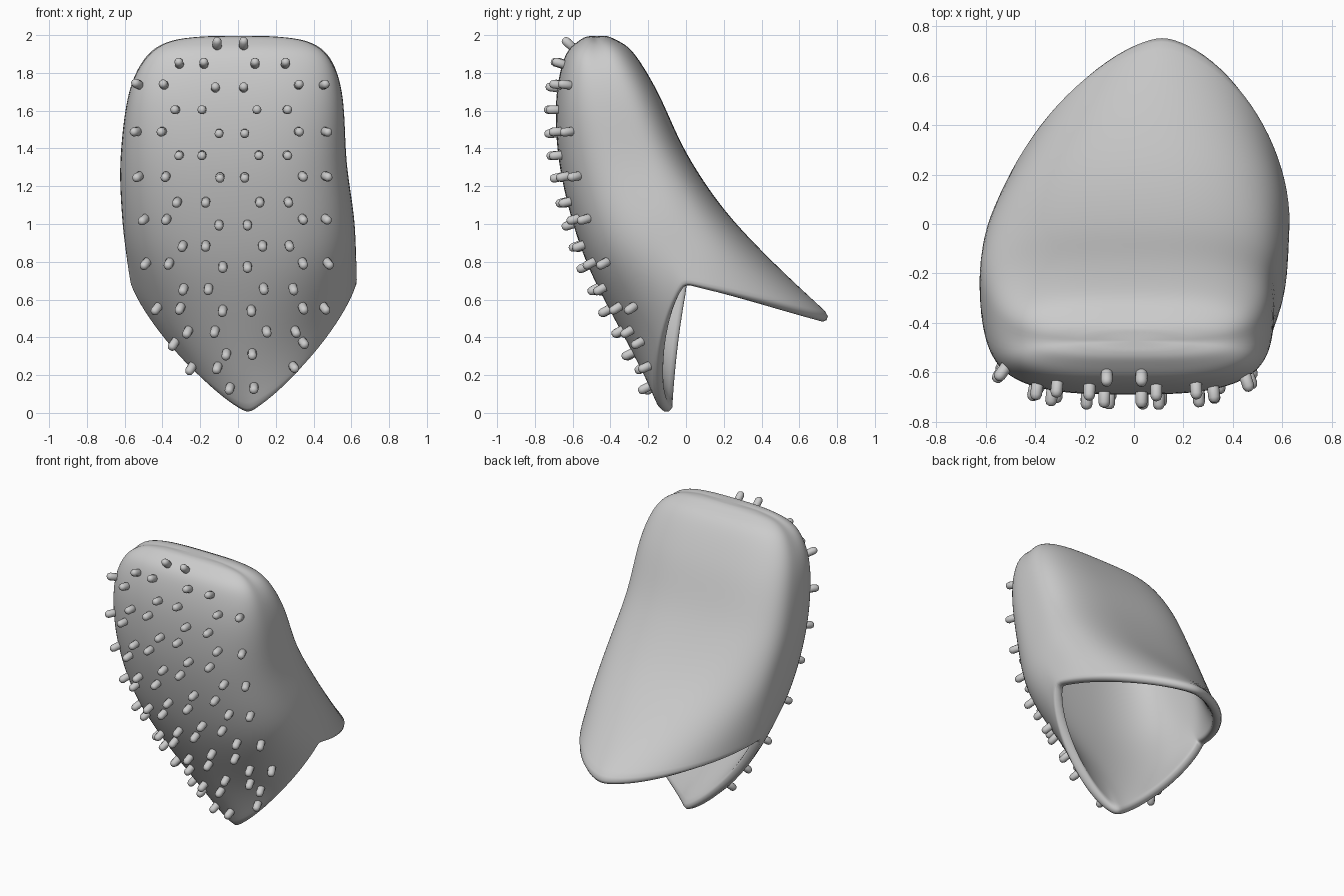
import bpy, bmesh
from math import sin, cos, pi
from mathutils import Vector
from mathutils.bvhtree import BVHTree

if "Cube" in bpy.data.objects:
    bpy.data.objects.remove(bpy.data.objects["Cube"])

N, STEPS = 48, 4

# Rings, rim to crown: front y,z | side x,y,z | back y,z | front, back roundness
RINGS = [
    (-.11, -.01, .60, .00, .68, .77, .51, 1.6, 1.25),
    (-.29, .33, .61, -.08, .85, .46, .80, 1.1, .95),
    (-.53, .80, .615, -.18, 1.05, .20, 1.08, .8, .72),
    (-.66, 1.25, .60, -.28, 1.33, .00, 1.38, .7, .65),
    (-.69, 1.62, .57, -.40, 1.67, -.15, 1.70, .65, .62),
    (-.645, 1.88, .50, -.46, 1.855, -.28, 1.91, .65, .62),
    (-.56, 1.975, .38, -.475, 1.955, -.38, 1.98, .7, .65),
    (-.51, 1.995, .20, -.475, 1.99, -.43, 1.997, .8, .8),
]


def lean(z):
    """Slight sideways drift of the centre line."""
    pts = [(-.1, .05), (.68, .03), (1.4, -.03), (2.1, .01)]
    for (a, u), (b, v) in zip(pts, pts[1:]):
        if z <= b:
            return u + (v - u) * (z - a) / (b - a)
    return 0


def ring(spec, rim=False):
    fy, fz, sx, sy, sz, by, bz, pf, pb = spec
    out = []
    for i in range(N):
        a = 2 * pi * i / N
        s, c = sin(a), cos(a)
        front = c >= 0
        p = pf if front else pb
        k = abs(c) ** p if abs(c) > 1e-6 else 0
        x = sx * (abs(s) ** p if abs(s) > 1e-6 else 0) * (1 if s > 0 else -1)
        ey, ez = (fy, fz) if front else (by, bz)
        y, z = sy + (ey - sy) * k, sz + (ez - sz) * k
        if rim and front and s > 0:      # deeper notch on one side
            y -= .09 * sin(2 * a)
        x += lean(z) + .08 * max(0, y) / .76
        out.append(Vector((x, y, z)))
    return out


def catmull(a, b, c, d, t):
    return .5 * (2 * b + (c - a) * t + (2 * a - 5 * b + 4 * c - d) * t * t
                 + (3 * b - a - 3 * c + d) * t ** 3)


# Hollow hood lofted through the rings
keys = [ring(r, i == 0) for i, r in enumerate(RINGS)]
last = len(keys) - 1
levels = []
for j in range(last):
    quad = [keys[max(j - 1, 0)], keys[j], keys[j + 1], keys[min(j + 2, last)]]
    for s in range(STEPS):
        levels.append([catmull(*[q[i] for q in quad], s / STEPS) for i in range(N)])
levels.append(keys[last])

bm = bmesh.new()
vs = [[bm.verts.new(p) for p in lv] for lv in levels]
for lo, hi in zip(vs, vs[1:]):
    for i in range(N):
        k = (i + 1) % N
        bm.faces.new((lo[i], lo[k], hi[k], hi[i]))
bm.faces.new(vs[-1])
bmesh.ops.recalc_face_normals(bm, faces=bm.faces)
bm.normal_update()
if max(bm.faces, key=lambda f: f.calc_center_median().z).normal.z < 0:
    bmesh.ops.reverse_faces(bm, faces=bm.faces)
for f in bm.faces:
    f.smooth = True
tree = BVHTree.FromBMesh(bm)
me = bpy.data.meshes.new("hood")
bm.to_mesh(me)
bm.free()
hood = bpy.data.objects.new("hood", me)
bpy.context.collection.objects.link(hood)
sol = hood.modifiers.new("wall", 'SOLIDIFY')
sol.thickness, sol.offset = .06, -1
sub = hood.modifiers.new("smooth", 'SUBSURF')
sub.levels = sub.render_levels = 1

# Rounded pegs in staggered rows on the front: height -> x positions
ROWS = {
    1.94: (-.11, .03), 1.845: (-.31, -.18, .09, .25),
    1.735: (-.52, -.39, .32, .45), 1.72: (-.12, .03),
    1.605: (-.33, -.19, .10, .26), 1.49: (-.53, -.40, .32, .46),
    1.48: (-.10, .035), 1.365: (-.31, -.19, .11, .26),
    1.255: (-.52, -.38, .34, .46), 1.25: (-.095, .035),
    1.12: (-.32, -.17, .115, .265), 1.03: (-.49, -.375, .34, .46),
    1.00: (-.10, .05), .89: (-.29, -.17, .13, .27),
    .80: (-.48, -.36, .34, .47), .78: (-.08, .05),
    .665: (-.285, -.155, .135, .29), .565: (-.42, -.30, .34, .45),
    .55: (-.08, .07), .44: (-.26, -.12, .15, .30),
    .38: (-.33, .34), .32: (-.06, .075),
    .25: (-.24, -.105, .29), .14: (-.04, .085),
}
PROFILE = [(.024, -.04), (.024, .042), (.018, .056), (.008, .062)]
pm = bmesh.new()
for z, xs in ROWS.items():
    for x in xs:
        hit, nor, _, _ = tree.ray_cast(Vector((x, -2, z)), Vector((0, 1, 0)))
        if hit is None or hit.y > 0:
            hit, nor, _, _ = tree.find_nearest(Vector((x, -.3, z)))
        # pegs point mostly straight out, fanning a little sideways
        d = Vector((nor.x * .6, nor.y, nor.z)).normalized()
        rot = d.to_track_quat('Z', 'Y')
        loops = [[pm.verts.new(hit + rot @ Vector((r * cos(2 * pi * i / 10),
                  r * sin(2 * pi * i / 10), h))) for i in range(10)]
                 for r, h in PROFILE]
        for lo, hi in zip(loops, loops[1:]):
            for i in range(10):
                k = (i + 1) % 10
                pm.faces.new((lo[i], lo[k], hi[k], hi[i]))
        pm.faces.new(loops[-1])
        pm.faces.new(loops[0][::-1])
for f in pm.faces:
    f.smooth = True
me = bpy.data.meshes.new("front_pegs")
pm.to_mesh(me)
pm.free()
pegs = bpy.data.objects.new("front_pegs", me)
bpy.context.collection.objects.link(pegs)
